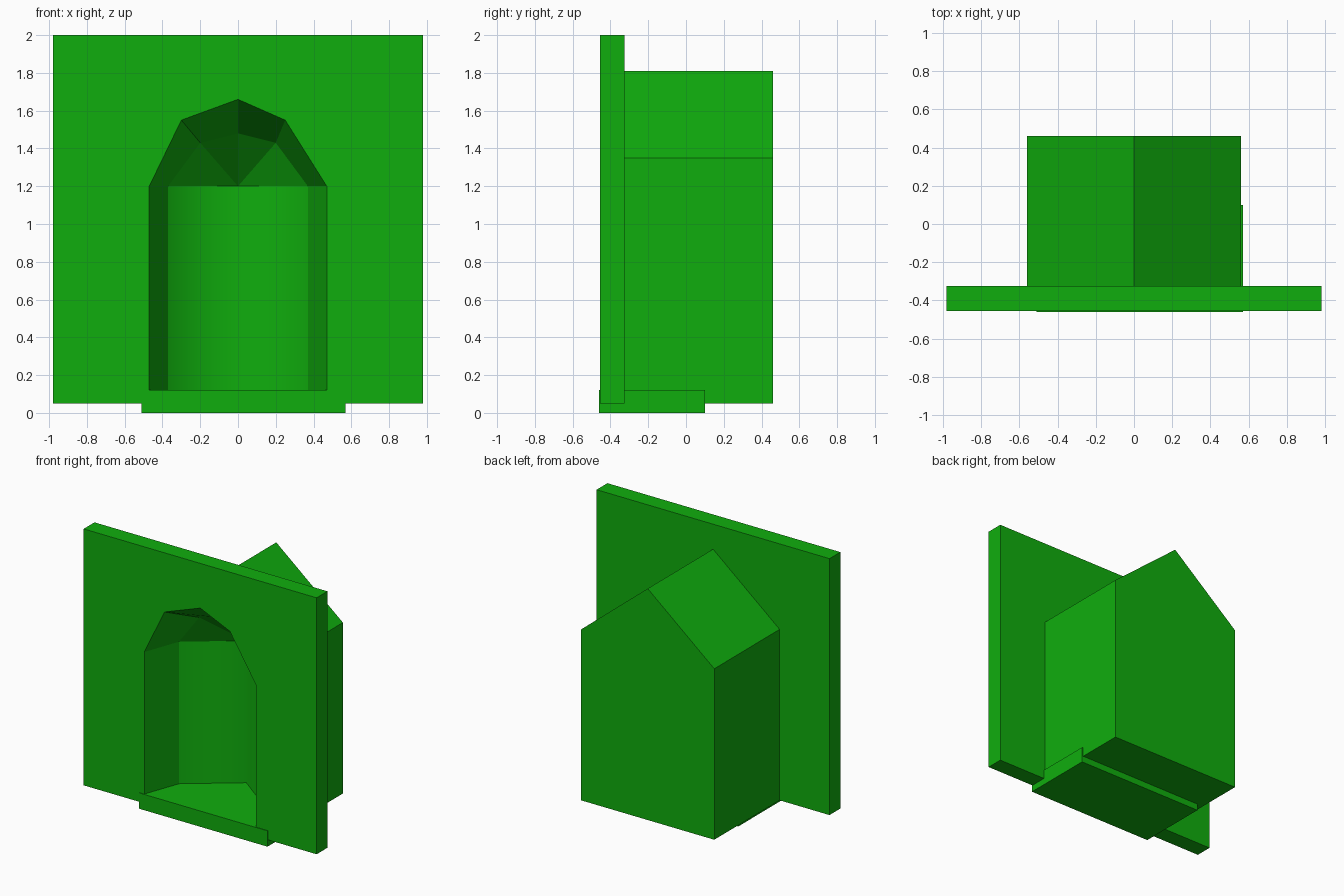
import bpy
import bmesh
from mathutils import Vector

cube = bpy.data.objects.get("Cube")
if cube:
    bpy.data.objects.remove(cube, do_unlink=True)

green = bpy.data.materials.new("green")
green.use_nodes = True
green.diffuse_color = (0.005, 0.42, 0.004, 1)
green.node_tree.nodes["Principled BSDF"].inputs["Base Color"].default_value = green.diffuse_color


def finish(bm, name):
    mesh = bpy.data.meshes.new(name)
    bm.to_mesh(mesh)
    bm.free()
    mesh.materials.append(green)
    obj = bpy.data.objects.new(name, mesh)
    bpy.context.collection.objects.link(obj)
    return obj


def ring(bm, profile, y):
    return [bm.verts.new((x, y, z)) for x, z in profile]


def loop_edges(bm, verts):
    return [bm.edges.new((a, b)) for a, b in zip(verts, verts[1:] + verts[:1])]


def extrude_back(bm, depth):
    result = bmesh.ops.extrude_face_region(bm, geom=bm.faces[:])
    moved = [g for g in result["geom"] if isinstance(g, bmesh.types.BMVert)]
    bmesh.ops.translate(bm, verts=moved, vec=(0, depth, 0))
    bmesh.ops.recalc_face_normals(bm, faces=bm.faces[:])


def rectangle(x0, x1, z0, z1):
    return [(x0, z0), (x0, z1), (x1, z1), (x1, z0)]


FRONT, BACK_OF_WALL, REAR = -0.455, -0.325, 0.46
opening = [(-0.47, 0.12), (-0.47, 1.2), (-0.3, 1.55), (0, 1.66),
           (0.25, 1.55), (0.47, 1.2), (0.47, 0.12)]
inner_arch = [(-0.37, 0.12), (-0.37, 1.2), (-0.2, 1.43), (0, 1.48),
              (0.2, 1.43), (0.37, 1.2), (0.37, 0.12)]

# Wall slab with the arched opening
bm = bmesh.new()
edges = loop_edges(bm, ring(bm, rectangle(-0.98, 0.98, 0.05, 2), FRONT))
edges += loop_edges(bm, ring(bm, opening, FRONT))
bmesh.ops.triangle_fill(bm, edges=edges, use_beauty=True, normal=(0, -1, 0))
extrude_back(bm, BACK_OF_WALL - FRONT)
finish(bm, "wall_slab")

# Gabled housing, open toward the wall
bm = bmesh.new()
gable = [(-0.56, 0.05), (-0.56, 1.35), (0, 1.81), (0.56, 1.35), (0.56, 0.05)]
bm.faces.new(ring(bm, gable, BACK_OF_WALL))
extrude_back(bm, REAR - BACK_OF_WALL)
front = [f for f in bm.faces if f.normal.y < -0.9]
bmesh.ops.delete(bm, geom=front, context="FACES_ONLY")
finish(bm, "gabled_housing")

# Niche lining: splayed reveal, two back walls and a faceted half dome
bm = bmesh.new()
outer = ring(bm, opening, FRONT)
inner = ring(bm, inner_arch, -0.18)
low = bm.verts.new((0, 0.1, 0.12))
apex = bm.verts.new((0, 0.1, 1.2))
for i in range(len(outer) - 1):
    bm.faces.new((outer[i], outer[i + 1], inner[i + 1], inner[i]))
for a, b in zip(inner[1:-2], inner[2:-1]):
    bm.faces.new((a, b, apex))
walls = [bm.faces.new((inner[0], inner[1], apex, low)),
         bm.faces.new((inner[-1], inner[-2], apex, low))]
bm.normal_update()
middle = Vector((0, -0.3, 0.8))
for face in bm.faces:
    if face.normal.dot(middle - face.calc_center_median()) < 0:
        face.normal_flip()
for edge in bm.edges:
    edge.smooth = set(edge.verts) == {low, apex}
for face in walls:
    face.smooth = True
finish(bm, "niche_lining")

# Sill that forms the niche floor
bm = bmesh.new()
bm.faces.new(ring(bm, rectangle(-0.51, 0.57, 0, 0.12), -0.46))
extrude_back(bm, 0.56)
finish(bm, "sill")
